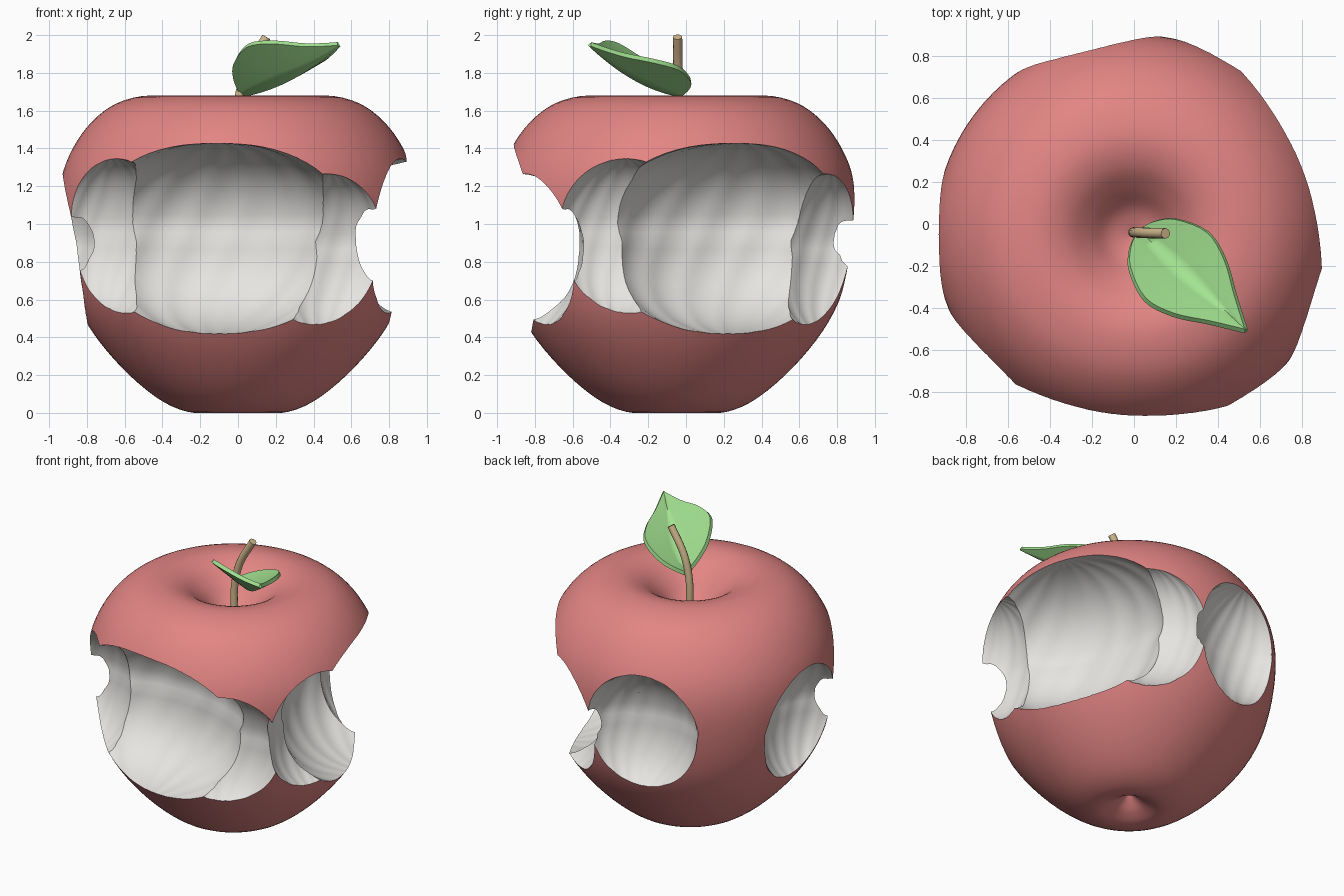
import bpy, bmesh, math
from mathutils import Vector, Matrix

old = bpy.data.objects.get("Cube")
if old:
    bpy.data.objects.remove(old, do_unlink=True)


def material(name, rgb):
    m = bpy.data.materials.new(name)
    m.use_nodes = True
    m.diffuse_color = (*rgb, 1)
    m.node_tree.nodes["Principled BSDF"].inputs["Base Color"].default_value = (*rgb, 1)
    return m


skin = material("red skin", (0.76, 0.235, 0.228))
flesh = material("white flesh", (0.79, 0.78, 0.755))
leaf_green = material("leaf green", (0.37, 0.77, 0.285))
bark = material("stem brown", (0.65, 0.49, 0.27))


def make_object(name, bm, mats):
    bmesh.ops.recalc_face_normals(bm, faces=bm.faces)
    mesh = bpy.data.meshes.new(name)
    bm.to_mesh(mesh)
    bm.free()
    for m in mats:
        mesh.materials.append(m)
    obj = bpy.data.objects.new(name, mesh)
    bpy.context.collection.objects.link(obj)
    return obj


def select(obj):
    bpy.ops.object.select_all(action='DESELECT')
    obj.select_set(True)
    bpy.context.view_layer.objects.active = obj


def smooth(obj, angle):
    select(obj)
    bpy.ops.object.shade_smooth_by_angle(angle=math.radians(angle))


def spline(points, steps):
    """Catmull-Rom curve through the points."""
    p = [Vector(q) for q in points]
    p = [2 * p[0] - p[1]] + p + [2 * p[-1] - p[-2]]
    out = []
    for i in range(1, len(p) - 2):
        a, b, c, d = p[i - 1:i + 3]
        for s in range(steps):
            t = s / steps
            out.append(0.5 * (2 * b + (c - a) * t + (2 * a - 5 * b + 4 * c - d) * t ** 2
                              + (3 * b - a - 3 * c + d) * t ** 3))
    return out + [p[-2]]


# Apple body: profile spun round the vertical axis
AXIS = Vector((0, -0.05, 0))
profile = [(0, 0.13), (0.05, 0.08), (0.12, 0.03), (0.23, 0.0), (0.39, 0.055), (0.57, 0.195),
           (0.74, 0.385), (0.855, 0.58), (0.92, 0.8), (0.95, 1.05), (0.935, 1.24), (0.875, 1.4),
           (0.775, 1.54), (0.64, 1.64), (0.47, 1.68), (0.33, 1.645), (0.22, 1.56),
           (0.12, 1.46), (0, 1.41)]
bm = bmesh.new()
ring = [bm.verts.new((max(r, 0), 0, z)) for r, z in spline(profile, 4)]
edges = [bm.edges.new(pair) for pair in zip(ring, ring[1:])]
bmesh.ops.spin(bm, geom=ring + edges, cent=(0, 0, 0), axis=(0, 0, 1),
               angle=math.tau, steps=96, use_merge=True)
bmesh.ops.remove_doubles(bm, verts=bm.verts, dist=0.0005)
bmesh.ops.translate(bm, verts=bm.verts, vec=AXIS)
apple = make_object("apple_body", bm, [skin, flesh])


def bite(azimuth, reach, height, size, power):
    """Cut a scalloped, tooth-marked scoop out of the apple."""
    bm = bmesh.new()
    bmesh.ops.create_uvsphere(bm, u_segments=108, v_segments=36, radius=1)
    for v in bm.verts:
        x, y, z = v.co
        fade = math.sqrt(max(0, 1 - z * z))
        jaw = min(max(z / 0.16, 0), 1)
        teeth = abs(math.sin(9 * (math.atan2(y, x) + 0.35 * z)))
        k = 0.99 + 0.018 * fade * teeth + 0.035 * jaw
        k *= sum(abs(c) ** power for c in v.co) ** (-1 / power)
        v.co = (x * k * size[0], y * k * size[1], z * k * size[2])
    for f in bm.faces:
        f.material_index = 1
    turn = Matrix.Rotation(math.radians(azimuth), 4, 'Z')
    bm.transform(Matrix.Translation(AXIS + Vector((0, 0, height)))
                 @ turn @ Matrix.Translation((reach, 0, 0)))
    cutter = make_object("bite_cutter", bm, [skin, flesh])
    cutter.hide_render = True
    select(apple)
    before = len(apple.data.vertices)
    for solver in ('MANIFOLD', 'EXACT'):
        mod = apple.modifiers.new("bite", 'BOOLEAN')
        mod.operation = 'DIFFERENCE'
        mod.solver = solver
        mod.object = cutter
        bpy.ops.object.modifier_apply(modifier=mod.name)
        if len(apple.data.vertices) != before:
            break
    bpy.data.objects.remove(cutter, do_unlink=True)


# Three groups of bites: a large one flanked by two small ones
for centre in (-97.5, 20.7, 142):
    bite(centre, 0.9, 0.91, (0.57, 0.72, 0.505), 2.2)
    for side, height in ((-38, 0.915), (38, 0.83)):
        bite(centre + side, 0.95, height, (0.3, 0.39, 0.425), 2)
smooth(apple, 30)

# Stem: bent tube
curve = bpy.data.curves.new("stem", 'CURVE')
curve.dimensions = '3D'
curve.bevel_depth = 0.025
curve.bevel_resolution = 3
curve.use_fill_caps = True
path = spline([(0, -0.04, 1.38), (0, -0.04, 1.62), (0.045, -0.042, 1.81), (0.15, -0.045, 1.99)], 6)
line = curve.splines.new('POLY')
line.points.add(len(path) - 1)
for point, co in zip(line.points, path):
    point.co = (*co, 1)
curve.materials.append(bark)
stem = bpy.data.objects.new("stem", curve)
bpy.context.collection.objects.link(stem)
select(stem)
bpy.ops.object.convert(target='MESH')
smooth(bpy.context.object, 40)

# Leaf: folded blade on a rising midrib
outline = spline([(0, 0.01), (0.03, 0.09), (0.1, 0.165), (0.25, 0.22), (0.4, 0.18),
                  (0.55, 0.09), (0.7, 0.005)], 4)
along, across = Vector((0.73, -0.68, 0)), Vector((0.68, 0.73, 0))
bm = bmesh.new()
rows = []
for s, width in outline:
    t = s / 0.7
    base = Vector((0.02, -0.03, 1.685 + 0.08 * t + 0.185 * t * t)) + along * s
    row = []
    for i in range(-4, 5):
        w = width * i / 4
        lift = -0.95 * w if w < 0 else 0.4 * w
        row.append(bm.verts.new(base + across * w + Vector((0, 0, lift))))
    rows.append(row)
for a, b in zip(rows, rows[1:]):
    for i in range(8):
        bm.faces.new((a[i], a[i + 1], b[i + 1], b[i]))
leaf = make_object("leaf", bm, [leaf_green])
solid = leaf.modifiers.new("thickness", 'SOLIDIFY')
solid.thickness = 0.026
solid.offset = 0
select(leaf)
bpy.ops.object.modifier_apply(modifier=solid.name)
smooth(leaf, 70)
